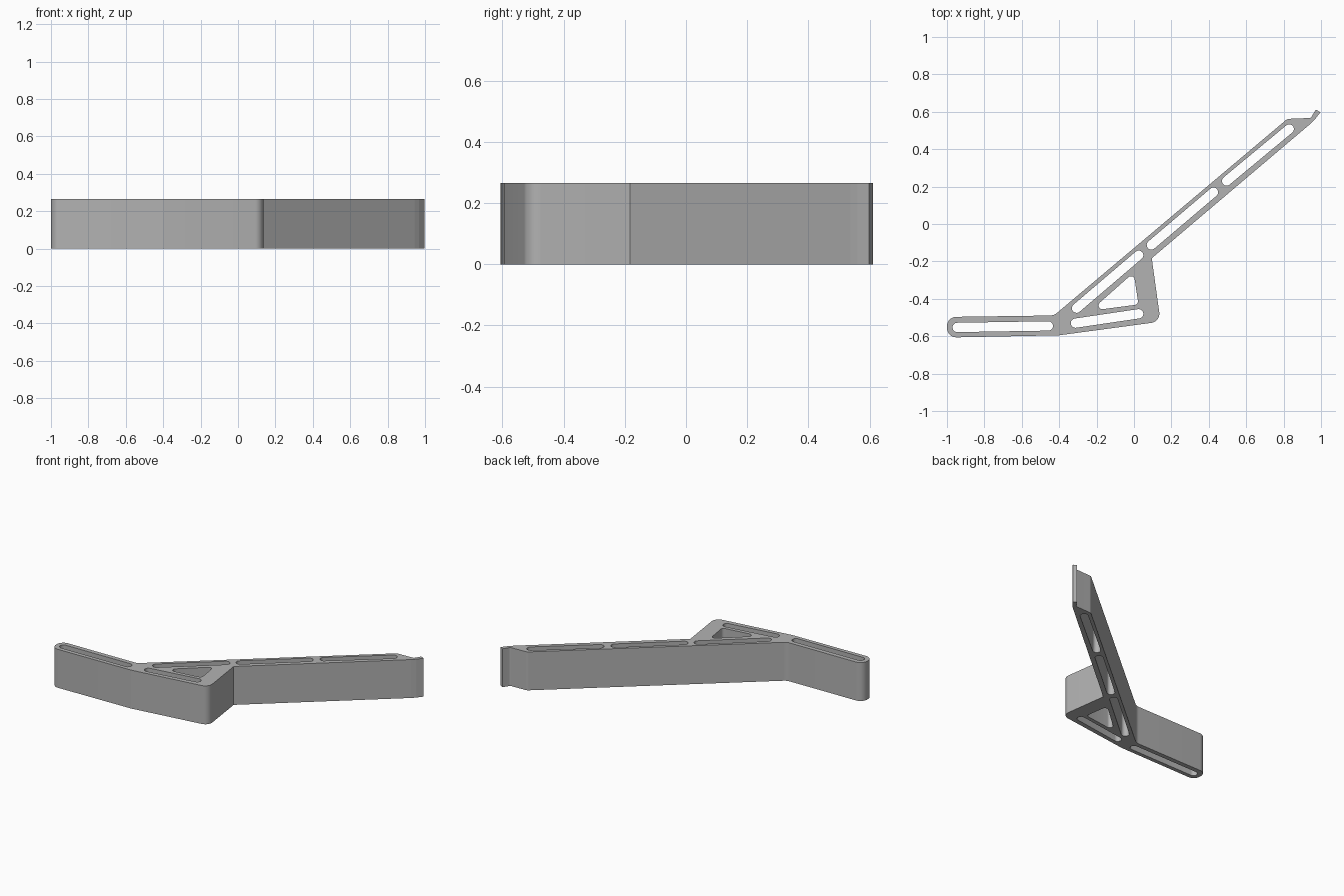
import bpy
from math import cos, sin, pi, atan2, radians
from mathutils import Vector

cube = bpy.data.objects.get("Cube")
if cube:
    bpy.data.objects.remove(cube, do_unlink=True)

HEIGHT = 0.265

grey = bpy.data.materials.new("plain grey")
grey.use_nodes = True
colour = (0.45, 0.45, 0.45, 1)
grey.diffuse_color = colour
grey.node_tree.nodes["Principled BSDF"].inputs["Base Color"].default_value = colour


def rounded(corners, steps=8):
    """Polygon of (x, y, radius) corners, each rounded by an arc."""
    points = []
    for i, (x, y, r) in enumerate(corners):
        p = Vector((x, y))
        if r == 0:
            points.append(p)
            continue
        a = (Vector(corners[i - 1][:2]) - p).normalized()
        b = (Vector(corners[(i + 1) % len(corners)][:2]) - p).normalized()
        half = a.angle(b) / 2
        centre = p + (a + b).normalized() * (r / sin(half))
        start = p + a * (a.dot(centre - p)) - centre
        end = p + b * (b.dot(centre - p)) - centre
        sweep = start.angle_signed(end)
        for k in range(steps + 1):
            t = -sweep * k / steps
            points.append(centre + Vector((start.x * cos(t) - start.y * sin(t),
                                           start.x * sin(t) + start.y * cos(t))))
    return points


def slot(x0, y0, x1, y1, r=0.025, steps=12):
    """Long hole with a half round at each end."""
    along = atan2(y1 - y0, x1 - x0)
    points = []
    for x, y, turn in ((x1, y1, -pi / 2), (x0, y0, pi / 2)):
        for k in range(steps + 1):
            t = along + turn + pi * k / steps
            points.append(Vector((x + r * cos(t), y + r * sin(t))))
    return points


# Outer profile: flat arm, long sloping arm with hooked tip, lower bracket
outline = rounded([
    (-1.0, -0.607, 0.05), (-0.4, -0.595, 0.05), (0.142, -0.522, 0.05),
    (0.095, -0.183, 0), (0.945, 0.537, 0.02), (0.968, 0.56, 0.02),
    (0.997, 0.598, 0), (0.972, 0.611, 0), (0.945, 0.567, 0.015),
    (0.82, 0.562, 0.03), (-0.428, -0.489, 0.06), (-1.0, -0.497, 0.05),
])

# Through holes: five slots and a triangular window
holes = [
    slot(-0.945, -0.553, -0.458, -0.545),
    slot(-0.307, -0.45, 0.025, -0.167),
    slot(0.093, -0.112, 0.425, 0.17),
    slot(0.495, 0.23, 0.83, 0.508),
    slot(-0.313, -0.53, 0.025, -0.48),
    rounded([(-0.232, -0.464, 0.02), (0.024, -0.43, 0.02), (-0.002, -0.26, 0.02)]),
]

# Filled and extruded profile, turned into a mesh
curve = bpy.data.curves.new("bracket_profile", "CURVE")
curve.dimensions = "2D"
curve.fill_mode = "BOTH"
curve.extrude = HEIGHT / 2
for loop in [outline] + holes:
    spline = curve.splines.new("POLY")
    spline.points.add(len(loop) - 1)
    for point, p in zip(spline.points, loop):
        point.co = (p.x, p.y, 0, 1)
    spline.use_cyclic_u = True
bracket = bpy.data.objects.new("bracket", curve)
bracket.location.z = HEIGHT / 2
bpy.context.collection.objects.link(bracket)
bpy.ops.object.select_all(action="DESELECT")
bracket.select_set(True)
bpy.context.view_layer.objects.active = bracket
bpy.ops.object.convert(target="MESH")
bracket = bpy.context.view_layer.objects.active
bracket.data.materials.clear()
bracket.data.materials.append(grey)

# Weld walls to caps, then smooth only the rounded walls
bpy.ops.object.mode_set(mode="EDIT")
bpy.ops.mesh.select_all(action="SELECT")
bpy.ops.mesh.remove_doubles(threshold=0.0001)
bpy.ops.mesh.normals_make_consistent(inside=False)
bpy.ops.object.mode_set(mode="OBJECT")
bpy.ops.object.shade_smooth_by_angle(angle=radians(30))
